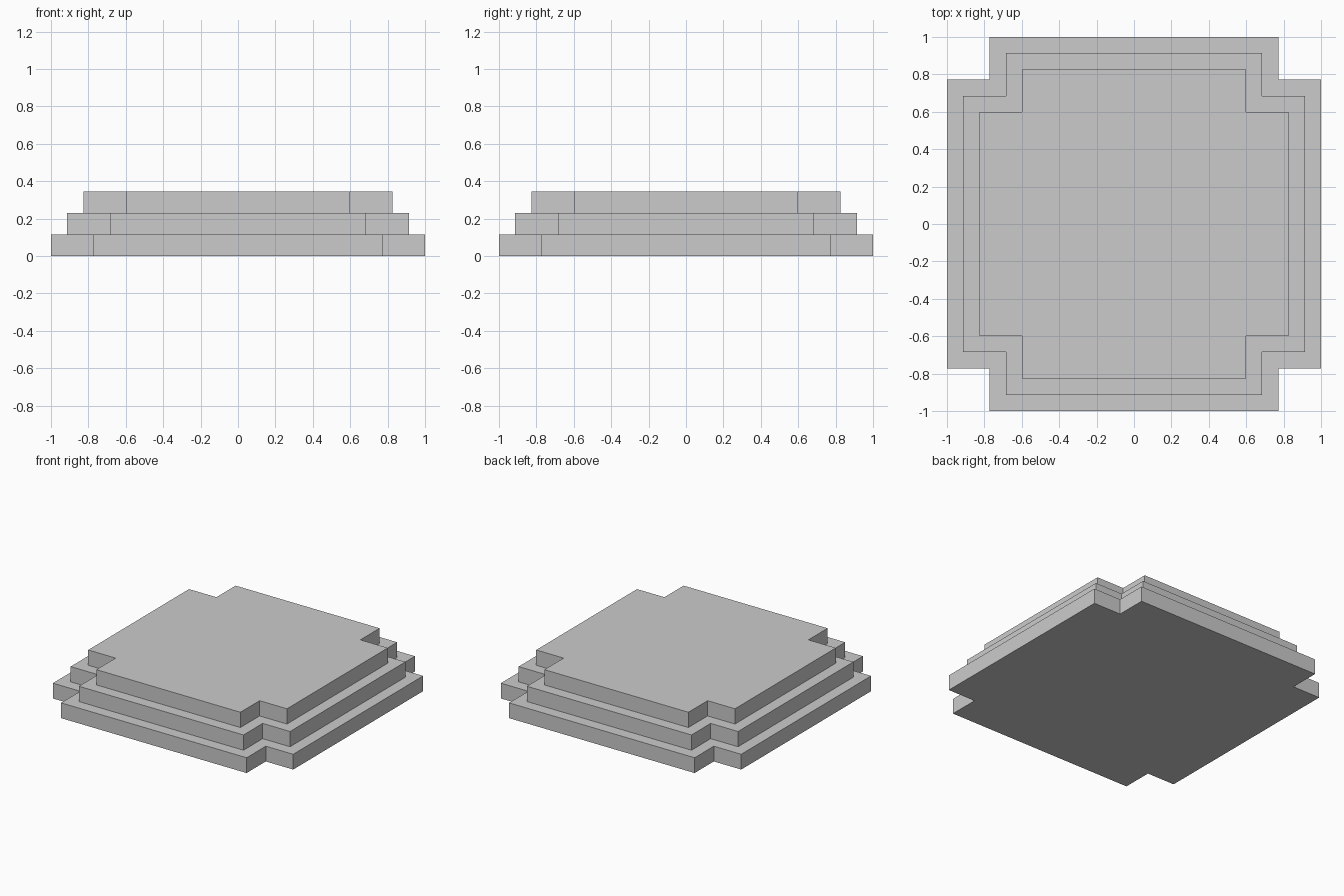
import bpy
import bmesh

if "Cube" in bpy.data.objects:
    bpy.data.objects.remove(bpy.data.objects["Cube"])

STEP = 0.115    # height of each tier
NOTCH = 0.228   # size of the square cut from each corner


def add_tier(name, half, z):
    """Square slab with notched corners, extruded up by one step."""
    inner = half - NOTCH
    # one corner, turned through four quarter turns
    corner = [(half, inner), (inner, inner), (inner, half)]
    outline = []
    for _ in range(4):
        outline += corner
        corner = [(-y, x) for x, y in corner]

    bm = bmesh.new()
    base = bm.faces.new([bm.verts.new((x, y, 0)) for x, y in outline])
    top = bmesh.ops.extrude_face_region(bm, geom=[base], use_keep_orig=True)
    verts = [v for v in top["geom"] if isinstance(v, bmesh.types.BMVert)]
    bmesh.ops.translate(bm, verts=verts, vec=(0, 0, STEP))
    bmesh.ops.recalc_face_normals(bm, faces=bm.faces)

    mesh = bpy.data.meshes.new(name)
    bm.to_mesh(mesh)
    bm.free()
    obj = bpy.data.objects.new(name, mesh)
    obj.location.z = z
    bpy.context.collection.objects.link(obj)


# Three stacked tiers, each set back from the one below
tiers = [("bottom_tier", 1.0), ("middle_tier", 0.913), ("top_tier", 0.827)]
for i, (name, half) in enumerate(tiers):
    add_tier(name, half, i * STEP)
